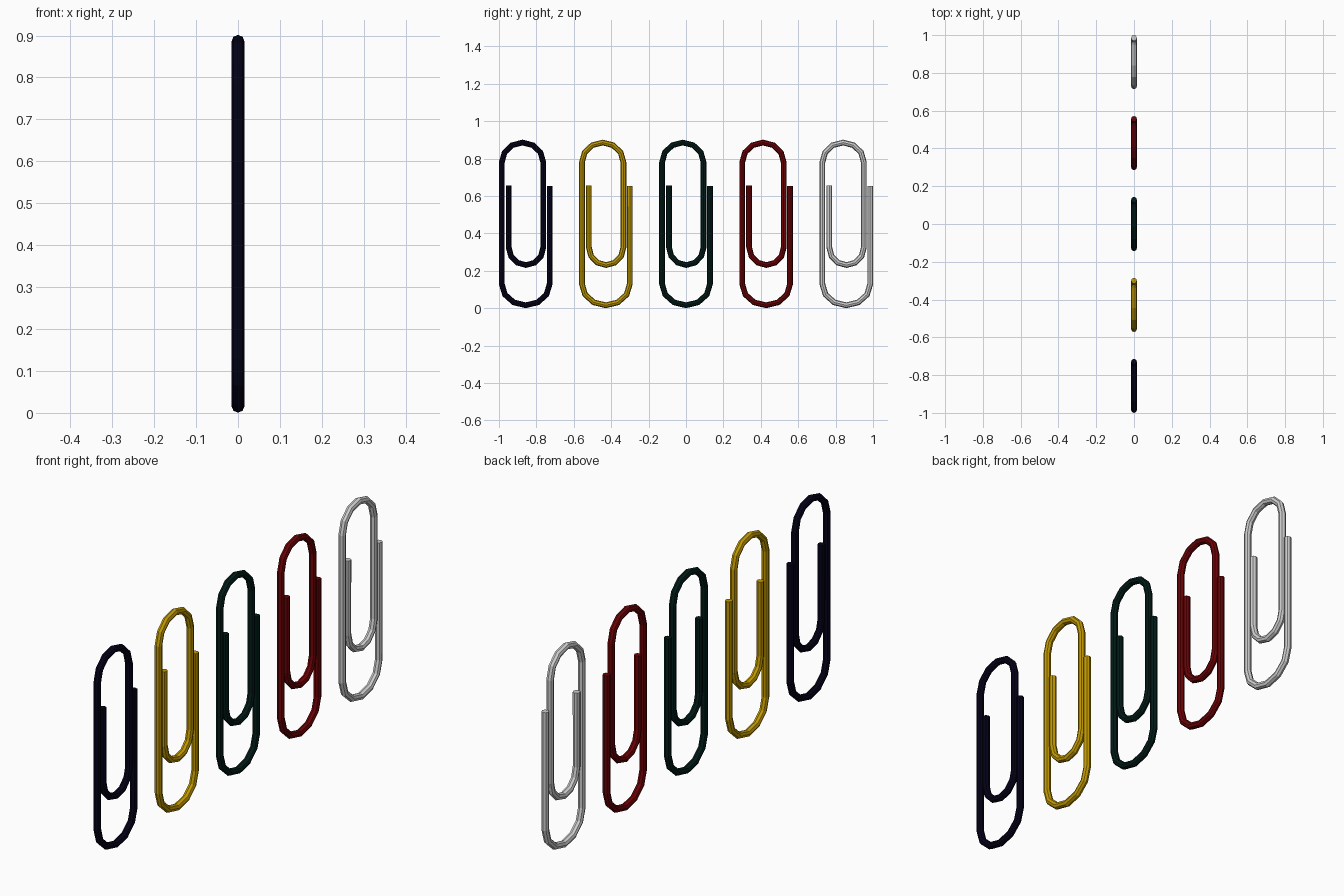
import bpy
from math import sin, cos, pi

cube = bpy.data.objects.get("Cube")
if cube:
    bpy.data.objects.remove(cube, do_unlink=True)

WIRE = 0.0155
SPACING = 0.4285
COLOURS = {
    "navy": (0.001, 0.0005, 0.009),
    "gold": (0.54, 0.32, 0.0),
    "dark_green": (0.0005, 0.011, 0.009),
    "red": (0.15, 0.0005, 0.0015),
    "silver": (0.62, 0.62, 0.62),
}


def make_material(name, rgb):
    mat = bpy.data.materials.new(name)
    mat.use_nodes = True
    mat.diffuse_color = (*rgb, 1)
    mat.node_tree.nodes["Principled BSDF"].inputs["Base Color"].default_value = (*rgb, 1)
    return mat


def bend(y_start, y_end, z, height, steps=6):
    """Half-round bend from one straight to the next."""
    mid, half = (y_start + y_end) / 2, (y_start - y_end) / 2
    return [(mid + half * cos(pi * i / steps), z + height * sin(pi * i / steps))
            for i in range(steps + 1)]


# Wire centre line: outer end, bottom bend, top bend, inner bend, inner end
LEFT, INNER, RIGHT, OUTER = -0.128, -0.091, 0.094, 0.128
path = [(OUTER, 0.653)]
path += bend(OUTER, LEFT, 0.13, -0.114)
path += bend(LEFT, RIGHT, 0.78, 0.106)
path += bend(RIGHT, INNER, 0.326, -0.095)
path += [(INNER, 0.656)]


def make_clip(name, y, mat):
    curve = bpy.data.curves.new(name, "CURVE")
    curve.dimensions = "3D"
    curve.bevel_depth = WIRE
    curve.bevel_resolution = 2
    curve.use_fill_caps = True
    spline = curve.splines.new("POLY")
    spline.points.add(len(path) - 1)
    for point, (py, pz) in zip(spline.points, path):
        point.co = (0, py, pz, 1)
    spline.use_smooth = False
    curve.materials.append(mat)
    clip = bpy.data.objects.new(name, curve)
    clip.location.y = y
    bpy.context.collection.objects.link(clip)
    # Turn the swept wire into a mesh
    bpy.ops.object.select_all(action="DESELECT")
    clip.select_set(True)
    bpy.context.view_layer.objects.active = clip
    bpy.ops.object.convert(target="MESH")


# Row of five clips
for i, (colour, rgb) in enumerate(COLOURS.items()):
    make_clip(colour + "_paper_clip", (i - 2) * SPACING, make_material(colour, rgb))
